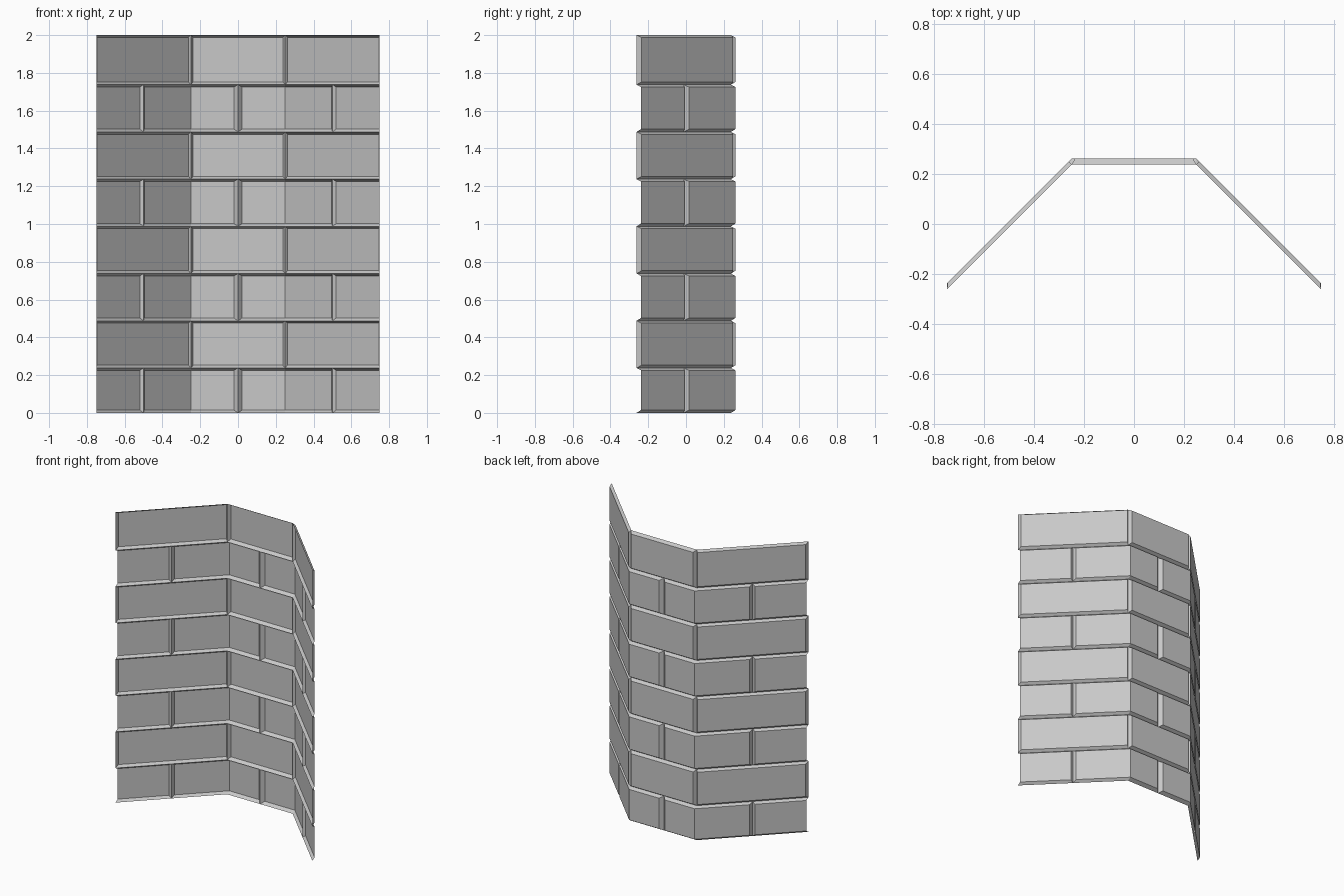
import bpy
import bmesh

cube = bpy.data.objects.get("Cube")
if cube:
    bpy.data.objects.remove(cube, do_unlink=True)

HALF_DEPTH = 0.012
COURSES = 8
LOWER_BEVEL, UPPER_BEVEL = 0.015, 0.0125

grey = bpy.data.materials.new("stone grey")
grey.use_nodes = True
colour = (0.58, 0.58, 0.58, 1)
grey.diffuse_color = colour
grey.node_tree.nodes["Principled BSDF"].inputs["Base Color"].default_value = colour


def plan_y(x):
    """Centre line of the three-panel folded wall, seen from above."""
    return min(0.25, 0.5 - abs(x))


def add_brick(bm, joint_xs, face_xs, z0, z1, closed_start=True, closed_end=True):
    """Raised brick face with sloped sides running in to the mortar joints."""
    def line(xs, depth, z):
        return [bm.verts.new((x, plan_y(x) + depth, z)) for x in xs]

    rings = [line(joint_xs, -HALF_DEPTH, z0),
             line(face_xs, HALF_DEPTH, z0 + LOWER_BEVEL),
             line(face_xs, HALF_DEPTH, z1 - UPPER_BEVEL),
             line(joint_xs, -HALF_DEPTH, z1)]
    # Lower slope, face and upper slope
    for low, high in zip(rings, rings[1:]):
        for i in range(len(low) - 1):
            bm.faces.new((low[i + 1], low[i], high[i], high[i + 1]))
    # End slopes
    if closed_start:
        bm.faces.new((rings[0][0], rings[3][0], rings[2][0], rings[1][0]))
    if closed_end:
        bm.faces.new((rings[0][-1], rings[1][-1], rings[2][-1], rings[3][-1]))


def add_pair(bm, joint_xs, face_xs, z0, z1, closed_end=True):
    """A brick on the left half and its mirror on the right half."""
    add_brick(bm, joint_xs, face_xs, z0, z1, True, closed_end)
    add_brick(bm, [-x for x in reversed(joint_xs)],
              [-x for x in reversed(face_xs)], z0, z1, closed_end, True)


bm = bmesh.new()
levels = [0] + [0.25 * k - 0.0125 for k in range(1, COURSES)] + [2]
for course in range(COURSES):
    z0, z1 = levels[course], levels[course + 1]
    if course % 2 == 0:
        # Bricks folded around the bends, with cut bricks at the ends
        add_pair(bm, [0, 0.25, 0.5], [0.022, 0.25, 0.496], z0, z1)
        add_pair(bm, [0.5, 0.75], [0.52, 0.75], z0, z1, closed_end=False)
    else:
        # One full brick on each panel
        add_brick(bm, [-0.25, 0.25], [-0.237, 0.237], z0, z1)
        add_pair(bm, [0.25, 0.75], [0.262, 0.747], z0, z1)
bmesh.ops.remove_doubles(bm, verts=bm.verts, dist=0.0005)

mesh = bpy.data.meshes.new("folded_brick_wall")
bm.to_mesh(mesh)
bm.free()
mesh.materials.append(grey)
wall = bpy.data.objects.new("folded_brick_wall", mesh)
bpy.context.collection.objects.link(wall)
